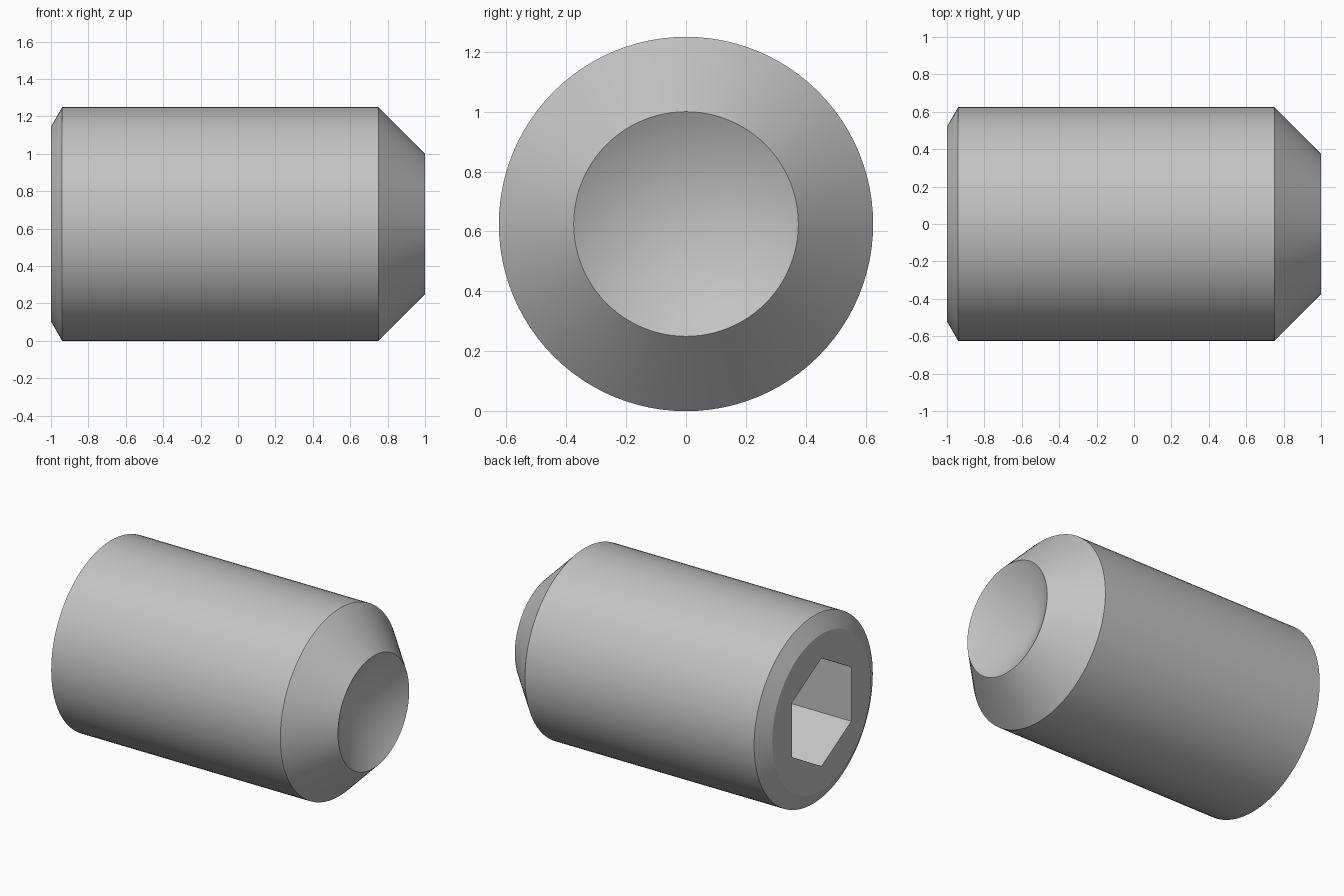
import bpy, bmesh
from math import cos, sin, tau, radians

cube = bpy.data.objects.get("Cube")
if cube:
    bpy.data.objects.remove(cube, do_unlink=True)

RADIUS = 0.625
SEGMENTS = 96
SOCKET_RADIUS = 0.361
SOCKET_DEPTH = 0.75

steel = bpy.data.materials.new("steel grey")
grey = (0.55, 0.55, 0.55, 1)
steel.diffuse_color = grey
steel.use_nodes = True
steel.node_tree.nodes["Principled BSDF"].inputs["Base Color"].default_value = grey

bm = bmesh.new()


def ring(x, radius, sides):
    """Closed loop of vertices around the long axis, first one on top."""
    angles = [tau * i / sides for i in range(sides)]
    return [bm.verts.new((x, radius * sin(a), RADIUS + radius * cos(a))) for a in angles]


def skin(a, b):
    """Wall of quads between two loops."""
    n = len(a)
    for i in range(n):
        j = (i + 1) % n
        bm.faces.new((a[i], a[j], b[j], b[i]))


# Turned body: rear chamfer, barrel, front bevel
profile = [(-1, 0.52), (-0.94, RADIUS), (0.75, RADIUS), (1, 0.375)]
rings = [ring(x, r, SEGMENTS) for x, r in profile]
for a, b in zip(rings, rings[1:]):
    skin(a, b)

# Conical cup in the tip
apex = bm.verts.new((0.79, 0, RADIUS))
tip = rings[-1]
for i in range(SEGMENTS):
    bm.faces.new((tip[i], tip[(i + 1) % SEGMENTS], apex))

# Hexagonal drive socket
mouth = ring(-1, SOCKET_RADIUS, 6)
floor = ring(-1 + SOCKET_DEPTH, SOCKET_RADIUS, 6)
skin(mouth, floor)
bm.faces.new(floor)

# Flat end face around the socket
bm.edges.ensure_lookup_table()
border = [e for e in bm.edges if e.is_boundary]
bmesh.ops.triangle_fill(bm, edges=border, use_beauty=True, normal=(-1, 0, 0))
bmesh.ops.recalc_face_normals(bm, faces=bm.faces[:])

mesh = bpy.data.meshes.new("set_screw")
bm.to_mesh(mesh)
bm.free()
mesh.materials.append(steel)

screw = bpy.data.objects.new("set_screw", mesh)
bpy.context.collection.objects.link(screw)
bpy.ops.object.select_all(action="DESELECT")
screw.select_set(True)
bpy.context.view_layer.objects.active = screw
bpy.ops.object.shade_smooth_by_angle(angle=radians(22))
